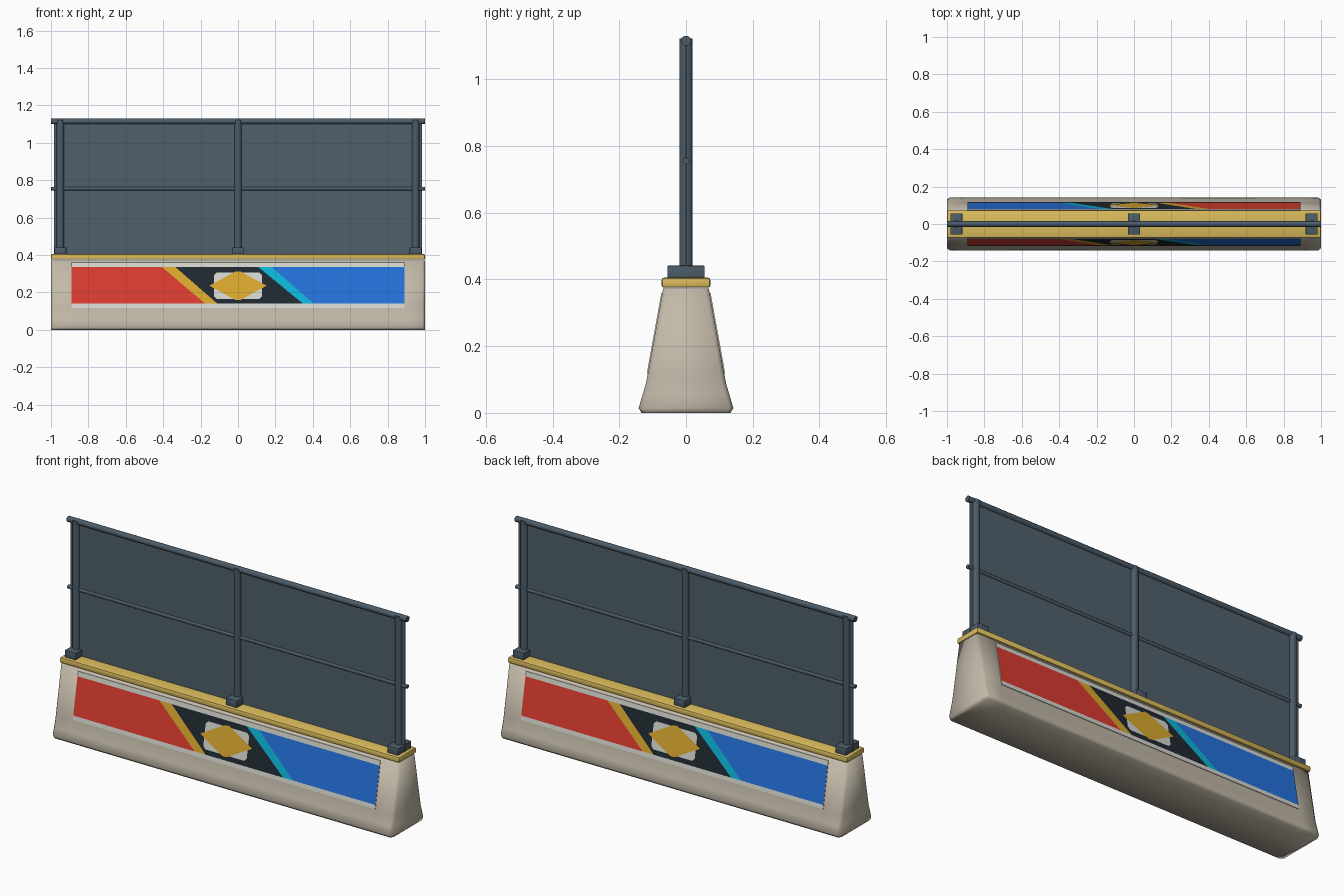
import bpy, bmesh, math
from mathutils import Vector

cube = bpy.data.objects.get("Cube")
if cube:
    bpy.data.objects.remove(cube, do_unlink=True)


def material(name, hex_code):
    rgb = [int(hex_code[i:i + 2], 16) / 255 for i in (0, 2, 4)]
    lin = [c / 12.92 if c <= 0.04045 else ((c + 0.055) / 1.055) ** 2.4 for c in rgb]
    m = bpy.data.materials.new(name)
    m.use_nodes = True
    m.diffuse_color = (*lin, 1)
    m.node_tree.nodes["Principled BSDF"].inputs["Base Color"].default_value = (*lin, 1)
    return m


concrete = material("concrete", "C2B9A8")
cap_yellow = material("cap yellow", "DBBC5C")
steel = material("steel", "4C5C69")
mesh_grey = material("infill grey", "4F606B")
red = material("red", "DC3C30")
blue = material("blue", "2472DC")
gold = material("gold", "DAA82E")
cyan = material("cyan", "0CB6D8")
dark = material("dark navy", "1F2931")
white = material("off white", "D6D7D0")


def make_object(name, bm, mat, smooth=None):
    me = bpy.data.meshes.new(name)
    bm.to_mesh(me)
    bm.free()
    ob = bpy.data.objects.new(name, me)
    bpy.context.collection.objects.link(ob)
    me.materials.append(mat)
    if smooth:
        bpy.ops.object.select_all(action='DESELECT')
        ob.select_set(True)
        bpy.context.view_layer.objects.active = ob
        bpy.ops.object.shade_smooth_by_angle(angle=math.radians(smooth))
    return ob


def box(name, centre, size, mat, bevel=0):
    bm = bmesh.new()
    bmesh.ops.create_cube(bm, size=1)
    bmesh.ops.scale(bm, vec=size, verts=bm.verts)
    bmesh.ops.translate(bm, vec=centre, verts=bm.verts)
    if bevel:
        bmesh.ops.bevel(bm, geom=bm.edges[:], offset=bevel, segments=2,
                        profile=0.5, affect='EDGES')
    return make_object(name, bm, mat, 35 if bevel else None)


def rod(name, start, end, radius, mat, sides=12):
    a, b = Vector(start), Vector(end)
    bm = bmesh.new()
    bmesh.ops.create_cone(bm, cap_ends=True, segments=sides, radius1=radius,
                          radius2=radius, depth=(b - a).length)
    turn = (b - a).to_track_quat('Z', 'Y').to_matrix()
    bmesh.ops.rotate(bm, matrix=turn, verts=bm.verts)
    bmesh.ops.translate(bm, vec=(a + b) / 2, verts=bm.verts)
    return make_object(name, bm, mat, 50)


# Flared concrete base: half profile (half width, height) lofted along x
profile = [(0.133, 0), (0.142, 0.014), (0.130, 0.055), (0.121, 0.085),
           (0.115, 0.115), (0.0685, 0.372)]
stations = [(-1, 0.012), (-0.985, 0), (-0.9, 0), (0.9, 0), (0.985, 0), (1, 0.012)]
bm = bmesh.new()
rings = []
for x, inset in stations:
    right = [bm.verts.new((x, -(w - inset), z)) for w, z in profile]
    left = [bm.verts.new((x, w - inset, z)) for w, z in profile]
    rings.append(right + left[::-1])
n = len(rings[0])
for a, b in zip(rings, rings[1:]):
    for i in range(n):
        j = (i + 1) % n
        bm.faces.new((a[i], b[i], b[j], a[j]))
for ring in (rings[0], rings[-1]):
    for i in range(n // 2 - 1):
        bm.faces.new((ring[i], ring[i + 1], ring[n - 2 - i], ring[n - 1 - i]))
bmesh.ops.recalc_face_normals(bm, faces=bm.faces[:])
make_object("barrier_base", bm, concrete, 100)

# Cap strip along the top of the base
box("cap_strip", (0, 0, 0.39), (2, 0.146, 0.03), cap_yellow, 0.007)

# Fence: feet, posts, rails and thin infill
for label, x in (("right", -0.95), ("middle", 0), ("left", 0.95)):
    box(label + "_foot", (x, 0, 0.422), (0.064, 0.112, 0.038), steel, 0.002)
    rod(label + "_post", (x, 0, 0.43), (x, 0, 1.122), 0.02, steel, 16)
rod("top_rail", (-1, 0, 1.115), (1, 0, 1.115), 0.015, steel)
rod("middle_rail", (-1, 0, 0.755), (1, 0, 0.755), 0.01, steel)
box("infill_sheet", (0, 0, 0.757), (1.97, 0.006, 0.705), mesh_grey)

# Painted boards lying on the sloped sides
(low_w, low_z), (top_w, top_z) = profile[-2], profile[-1]
slope = (top_w - low_w) / (top_z - low_z)


def plate(name, points, layer, mat, thickness=0):
    """Outline in (x, z), counterclockwise; layer is the lift off the slope."""
    for side, sign in (("front", 1), ("back", -1)):
        bm = bmesh.new()
        bm.faces.new([bm.verts.new((sign * x, -sign * (low_w + slope * (z - low_z) + layer), z))
                      for x, z in points])
        ob = make_object(side + "_" + name, bm, mat)
        if thickness:
            mod = ob.modifiers.new("thickness", 'SOLIDIFY')
            mod.thickness = thickness
            mod.offset = -1


bottom, top = 0.14, 0.336
edge = 0.89


def band(name, low_left, low_right, top_left, top_right, mat):
    plate(name, [(low_left, bottom), (low_right, bottom), (top_right, top), (top_left, top)],
          0.0045, mat)


plate("board", [(-edge, 0.118), (edge, 0.118), (edge, 0.36), (-edge, 0.36)],
      0.003, white, 0.005)
band("red_field", -edge, -0.175, -edge, -0.407, red)
band("gold_stripe", -0.175, -0.11, -0.407, -0.335, gold)
band("dark_field", -0.11, 0.347, -0.335, 0.108, dark)
band("cyan_stripe", 0.347, 0.405, 0.108, 0.18, cyan)
band("blue_field", 0.405, edge, 0.18, edge, blue)

# Emblem: clipped rectangle with a diamond over it
mid = 0.236
w, h, c = 0.128, 0.07, 0.014
clipped = [(-w + c, -h), (w - c, -h), (w, -h + c), (w, h - c),
           (w - c, h), (-w + c, h), (-w, h - c), (-w, -h + c)]
plate("emblem_ground", [(x, mid + z) for x, z in clipped], 0.006, white)
diamond = [(-0.153, 0), (-0.012, -0.077), (0.012, -0.077),
           (0.153, 0), (0.012, 0.077), (-0.012, 0.077)]
plate("emblem_diamond", [(x, mid + z) for x, z in diamond], 0.0075, gold)
